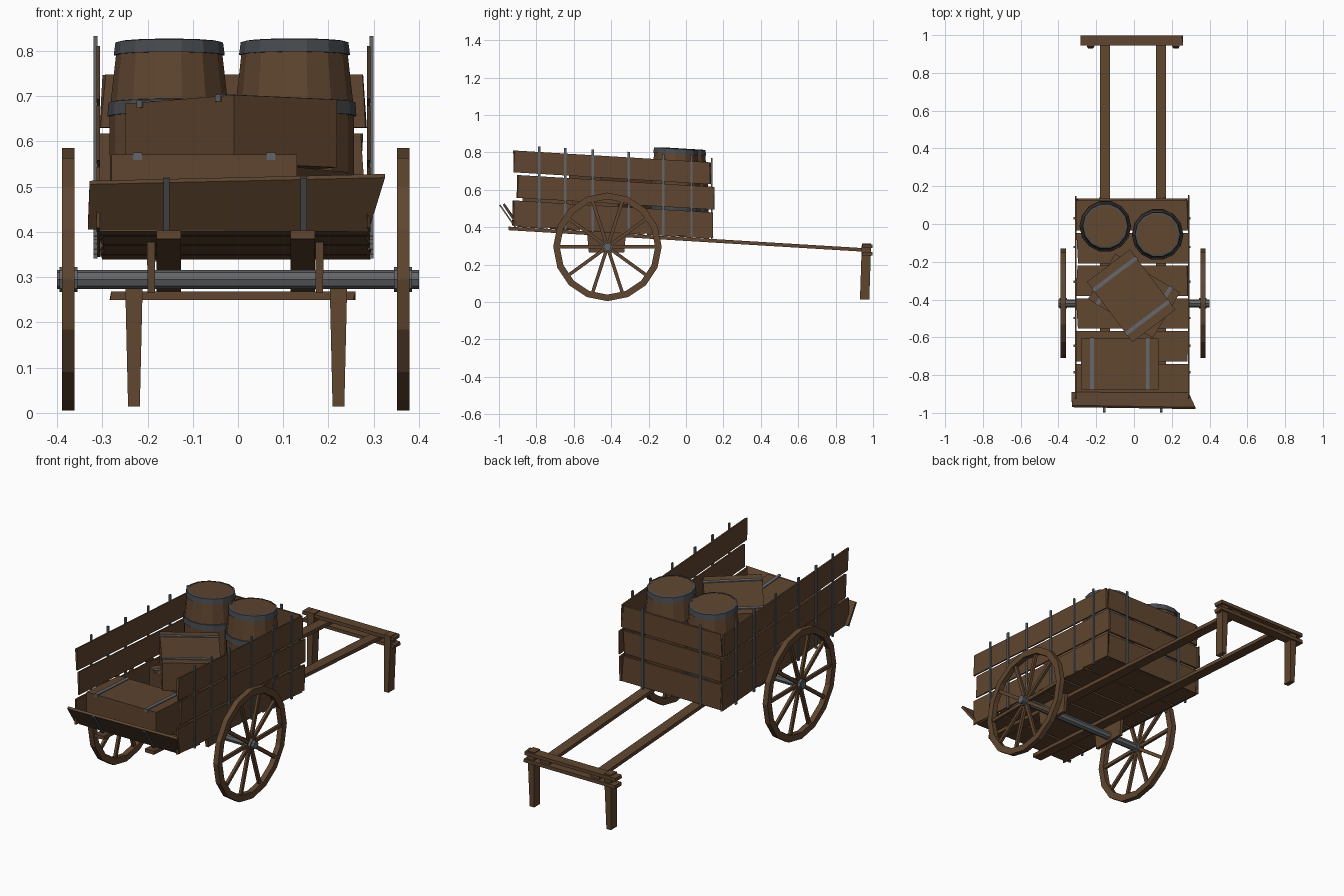
import bpy, bmesh, math, random
from mathutils import Vector, Matrix

random.seed(4)
if "Cube" in bpy.data.objects:
    bpy.data.objects.remove(bpy.data.objects["Cube"])


def material(name, colour):
    m = bpy.data.materials.new(name)
    m.use_nodes = True
    m.diffuse_color = (*colour, 1)
    m.node_tree.nodes["Principled BSDF"].inputs["Base Color"].default_value = (*colour, 1)
    return m


WOOD = material("brown wood", (0.115, 0.06, 0.029))
METAL = material("grey metal", (0.125, 0.13, 0.138))
BAND = material("dark iron", (0.065, 0.07, 0.08))

# The bed slopes gently down toward the handle
SLOPE = Matrix.Identity(4)
SLOPE[2][1] = -0.0605
SLOPE[2][3] = 0.338
FLAT = Matrix.Identity(4)


def finish(name, bm, mats, frame=FLAT):
    bm.transform(frame)
    bmesh.ops.recalc_face_normals(bm, faces=bm.faces)
    me = bpy.data.meshes.new(name)
    bm.to_mesh(me)
    bm.free()
    for m in mats:
        me.materials.append(m)
    ob = bpy.data.objects.new(name, me)
    bpy.context.collection.objects.link(ob)
    return ob


def box(name, x, y, z, mat, frame=FLAT, jitter=0.0, taper=1.0):
    """Box from ranges; taper narrows the bottom, jitter roughens the corners."""
    bm = bmesh.new()
    bmesh.ops.create_cube(bm, size=1)
    for v in bm.verts:
        k = taper if v.co.z < 0 else 1
        p = [(r[0] + r[1]) / 2 + c * (r[1] - r[0]) * s
             for r, c, s in zip((x, y, z), v.co, (k, k, 1))]
        v.co = Vector(p)
    if jitter:
        long_axis = 0 if x[1] - x[0] > y[1] - y[0] else 1
        for v in bm.verts:
            v.co[long_axis] += random.uniform(-jitter, jitter)
    return finish(name, bm, [mat], frame)


def slab(name, points, depth, mat):
    """Polygon extruded along a vector."""
    bm = bmesh.new()
    face = bm.faces.new([bm.verts.new(p) for p in points])
    ext = bmesh.ops.extrude_face_region(bm, geom=[face])
    bmesh.ops.translate(bm, vec=depth,
                        verts=[g for g in ext["geom"] if isinstance(g, bmesh.types.BMVert)])
    if len(bm.faces) < len(points) + 2:
        bm.faces.new([bm.verts[i] for i in range(len(points))])
    return finish(name, bm, [mat])


def lathe(name, profile, sides, mats, frame=FLAT, closed=False, rule=None):
    """Rings of (radius, height) joined round the z axis."""
    bm = bmesh.new()
    rings = [[bm.verts.new((r * math.cos(math.tau * i / sides),
                            r * math.sin(math.tau * i / sides), h))
              for i in range(sides)] for r, h in profile]
    pairs = list(zip(rings, rings[1:]))
    if closed:
        pairs.append((rings[-1], rings[0]))
    for k, (a, b) in enumerate(pairs):
        for i in range(sides):
            j = (i + 1) % sides
            f = bm.faces.new((a[i], a[j], b[j], b[i]))
            if rule:
                f.material_index = rule(k)
    if not closed:
        bm.faces.new(rings[0])
        bm.faces.new(rings[-1])
    return finish(name, bm, mats, frame)


# Shafts running under the bed to the handle, with axle brackets
for side, x in (("right", -0.153), ("left", 0.143)):
    box(f"{side}_shaft", (x - 0.027, x + 0.027), (-0.95, 0.985), (-0.011, 0.008), WOOD, SLOPE)
for side, x in (("right", -0.192), ("left", 0.18)):
    box(f"{side}_axle_bracket", (x - 0.009, x + 0.009), (-0.53, -0.32), (0.265, 0.378),
        WOOD, taper=0.9)

# Floor boards
for i in range(6):
    y = -0.9 + i * 0.173
    box(f"floor_board_{i + 1}", (-0.302, 0.288), (y, y + 0.16), (0.009, 0.021),
        WOOD, SLOPE, jitter=0.008)

# Side boards and their iron uprights
rows = ((0.015, 0.15, -0.925, 0.14), (0.165, 0.287, -0.9, 0.148), (0.3, 0.417, -0.92, 0.132))
for side, x, out in (("right", -0.309, -1), ("left", 0.289, 1)):
    for n, (z0, z1, y0, y1) in enumerate(rows):
        box(f"{side}_side_board_{n + 1}", (x - 0.004, x + 0.004), (y0, y1), (z0, z1),
            WOOD, SLOPE, jitter=0.006)
    for n, y in enumerate((-0.785, -0.645, -0.498, -0.306, -0.122, 0.03)):
        cx = x + out * 0.006
        box(f"{side}_upright_{n + 1}", (cx - 0.004, cx + 0.004), (y - 0.006, y + 0.006),
            (0.005, 0.447), METAL, SLOPE)

# End boards beside the handle
for n, (z0, z1, _, _) in enumerate(rows):
    box(f"end_board_{n + 1}", (-0.3, 0.277), (0.124, 0.134), (z0, z1), WOOD, SLOPE, jitter=0.008)
for n, x in enumerate((-0.18, 0.16)):
    box(f"end_upright_{n + 1}", (x - 0.006, x + 0.006), (0.134, 0.141), (0.005, 0.44),
        METAL, SLOPE)

# Lowered tailgate and its straps
slab("tailgate", [(-0.332, -0.9, 0.405), (0.288, -0.9, 0.4), (0.325, -0.98, 0.52),
                  (-0.328, -0.97, 0.505)], (0, 0.01, 0.008), WOOD)
for n, x in enumerate((-0.158, 0.145)):
    slab(f"tailgate_strap_{n + 1}", [(x - 0.007, -0.908, 0.4), (x + 0.007, -0.908, 0.4),
                                     (x + 0.007, -0.992, 0.521), (x - 0.007, -0.992, 0.521)],
         (0, -0.007, -0.003), METAL)

# Axle, wheels and hubs
HUB_Y, HUB_Z = -0.42, 0.295
turn = Matrix.Translation((0, HUB_Y, HUB_Z)) @ Matrix.Rotation(math.pi / 2, 4, 'Y')
lathe("axle", [(0.021, -0.4), (0.021, 0.4)], 8, [METAL], turn)
for side, x in (("right", -0.375), ("left", 0.365)):
    place = Matrix.Translation((x, HUB_Y, HUB_Z)) @ Matrix.Rotation(math.pi / 2, 4, 'Y')
    lathe(f"{side}_wheel_rim", [(0.29, -0.014), (0.29, 0.014), (0.255, 0.014), (0.255, -0.014)],
          16, [WOOD], place, closed=True)
    lathe(f"{side}_hub", [(0.028, -0.02), (0.028, 0.02)], 8, [METAL], place)
    for i in range(10):
        spin = (Matrix.Translation((x, HUB_Y, HUB_Z))
                @ Matrix.Rotation(math.tau * i / 10, 4, 'X'))
        box(f"{side}_spoke_{i + 1}", (-0.007, 0.007), (0.02, 0.262), (-0.009, 0.009), WOOD, spin)

# Handle: two crossbars gripping the shafts, on tapered legs
for name, z in (("lower_crossbar", 0.25), ("upper_crossbar", 0.289)):
    box(name, (-0.28, 0.257), (0.945, 0.998), (z, z + 0.018), WOOD, jitter=0.004)
for side, x in (("right", -0.23), ("left", 0.222)):
    slab(f"{side}_leg", [(x - 0.02, 0.94, 0.312), (x + 0.02, 0.94, 0.312),
                         (x + 0.013, 0.93, 0.014), (x - 0.013, 0.93, 0.014)],
         (0, 0.05, 0), WOOD)


# Crates with two straps over each lid
def crate(name, x, y, z, angle, size):
    place = SLOPE @ Matrix.Translation((x, y, z)) @ Matrix.Rotation(math.radians(angle), 4, 'Z')
    w, d, h = size[0] / 2, size[1] / 2, size[2]
    box(name, (-w, w), (-d, d), (0, h), WOOD, place)
    for n, s in enumerate((-1, 1)):
        c = s * w * 0.72
        box(f"{name}_strap_{n + 1}", (c - 0.01, c + 0.01), (-d - 0.003, d + 0.003),
            (h - 0.012, h + 0.004), METAL, place)


crate("front_crate", -0.075, -0.74, 0.022, 0, (0.41, 0.27, 0.158))
crate("lower_crate", 0.0, -0.38, 0.022, -31, (0.4, 0.28, 0.15))
crate("upper_crate", -0.015, -0.38, 0.177, -53, (0.4, 0.285, 0.15))

# Barrels: bulging staves with iron hoops
heights = (0, 0.03, 0.125, 0.155, 0.305, 0.335, 0.44, 0.468)
staves = [(0.114 + 0.02 * math.sin(math.pi * h / 0.468), h) for h in heights]
for side, x, y in (("right", -0.152, -0.012), ("left", 0.125, -0.055)):
    place = SLOPE @ Matrix.Translation((x, y, 0.012 if x < 0 else 0.01))
    lathe(f"{side}_barrel", staves, 14, [WOOD], place)
    for n in range(0, 8, 2):
        (r0, h0), (r1, h1) = staves[n], staves[n + 1]
        lathe(f"{side}_hoop_{n // 2 + 1}",
              [(r0 + 0.005, h0), (r1 + 0.005, h1), (r1 - 0.005, h1 + 0.002), (r0 - 0.005, h0)],
              14, [BAND], place, closed=True)
